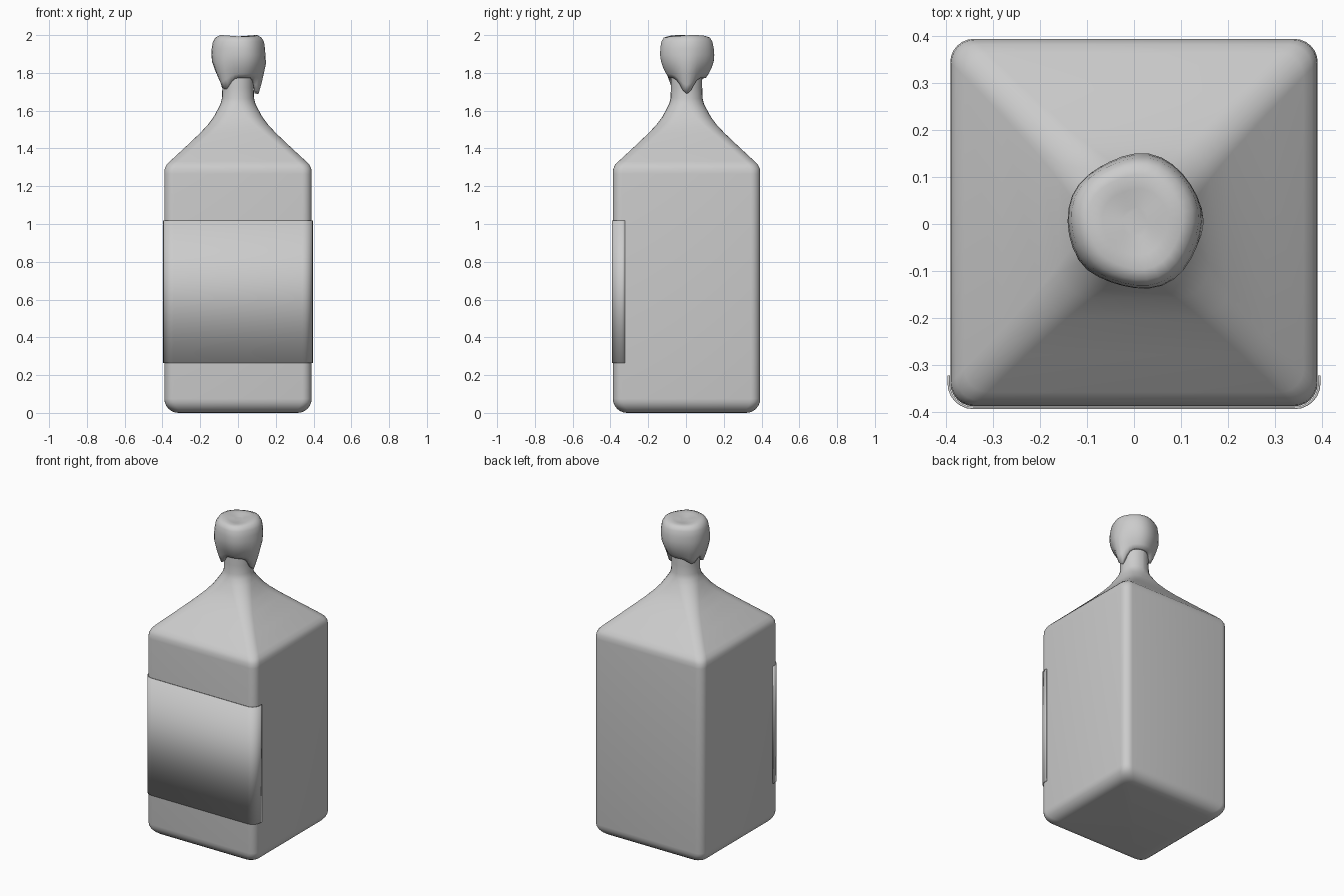
import bpy, bmesh
from math import sin, cos, pi, exp, radians

if "Cube" in bpy.data.objects:
    bpy.data.objects.remove(bpy.data.objects["Cube"])

CY = 0.003  # bottle sits slightly back so bottle plus label is centred


def make_object(name, bm, angle=60):
    bmesh.ops.recalc_face_normals(bm, faces=bm.faces[:])
    me = bpy.data.meshes.new(name)
    bm.to_mesh(me)
    bm.free()
    ob = bpy.data.objects.new(name, me)
    bpy.context.collection.objects.link(ob)
    bpy.ops.object.select_all(action='DESELECT')
    ob.select_set(True)
    bpy.context.view_layer.objects.active = ob
    bpy.ops.object.shade_smooth_by_angle(angle=radians(angle))
    return ob


def loft(name, rings, angle=60):
    bm = bmesh.new()
    loops = [[bm.verts.new(p) for p in ring] for ring in rings]
    n = len(loops[0])
    for a, b in zip(loops, loops[1:]):
        for i in range(n):
            j = (i + 1) % n
            bm.faces.new((a[i], a[j], b[j], b[i]))
    bm.faces.new(loops[0][::-1])
    bm.faces.new(loops[-1])
    return make_object(name, bm, angle)


def corner(cx, cy, r, start, k=6):
    return [(cx + r * cos(start + pi / 2 * i / k),
             cy + r * sin(start + pi / 2 * i / k)) for i in range(k + 1)]


def rounded_square(h, r, z):
    c = h - min(r, h * 0.999)
    pts = []
    for q, (sx, sy) in enumerate([(1, 1), (-1, 1), (-1, -1), (1, -1)]):
        pts += corner(sx * c, sy * c, h - c, q * pi / 2)
    return [(x, y + CY, z) for x, y in pts]


# Bottle: square body, pyramid shoulder flowing into a round neck
F = 0.075
profile = [(0.39 - F + F * sin(a), 0.05, F - F * cos(a))
           for a in (i * pi / 12 for i in range(7))]
profile += [(0.39, 0.05, 1.265), (0.388, 0.05, 1.292), (0.378, 0.05, 1.314),
            (0.36, 0.05, 1.332), (0.28, 0.052, 1.406), (0.20, 0.06, 1.482),
            (0.16, 0.07, 1.525), (0.13, 0.08, 1.565), (0.107, 0.085, 1.607),
            (0.092, 0.087, 1.637), (0.085, 0.085, 1.665), (0.083, 0.083, 1.72),
            (0.083, 0.083, 1.92)]
loft("bottle", [rounded_square(*p) for p in profile])

# Label: thin sheet over the front, wrapped round both front corners
H, R = 0.396, 0.055
c = H - R
path = [(-H, -0.325)] + corner(-c, -c, R, pi) + corner(c, -c, R, 1.5 * pi) + [(H, -0.325)]
bm = bmesh.new()
cols = [(bm.verts.new((x, y + CY, 0.265)), bm.verts.new((x, y + CY, 1.018)))
        for x, y in path]
for a, b in zip(cols, cols[1:]):
    bm.faces.new((a[0], b[0], b[1], a[1]))
label = make_object("label", bm, 40)
mod = label.modifiers.new("thickness", 'SOLIDIFY')
mod.thickness = 0.005
mod.offset = -1

# Wax seal: lumpy cap with drips running down the neck
DRIPS = [(0, 0.085, 0.42), (222, 0.06, 0.40), (150, 0.035, 0.4)]


def drip(a):
    total = 0
    for deg, depth, width in DRIPS:
        d = (a - radians(deg) + pi) % (2 * pi) - pi
        total += depth * exp(-(d / width) ** 2)
    return total


wax_profile = [(0.078, 1.80, 0.75), (0.084, 1.775, 1), (0.098, 1.774, 1),
               (0.112, 1.795, 0.7), (0.127, 1.825, 0.35), (0.139, 1.86, 0.1),
               (0.143, 1.895, 0), (0.141, 1.93, 0), (0.135, 1.965, 0),
               (0.122, 1.987, 0), (0.10, 1.996, 0), (0.07, 1.993, 0),
               (0.03, 1.985, 0)]
N = 32
rings = []
for r, z, w in wax_profile:
    ring = []
    for i in range(N):
        a = 2 * pi * i / N
        d = drip(a)
        lump = 1 + 0.02 * sin(3 * a + 9 * z) + 0.015 * sin(5 * a + 1)
        top = 0.004 * sin(2 * a + 0.8) if z > 1.98 and r < 0.11 else 0
        rr = r * lump + (0.08 * d if r > 0.09 and w > 0 else 0)
        ring.append((0.003 + rr * cos(a), 0.005 + rr * sin(a), z - w * d + top))
    rings.append(ring)
loft("wax_seal", rings, 75)
